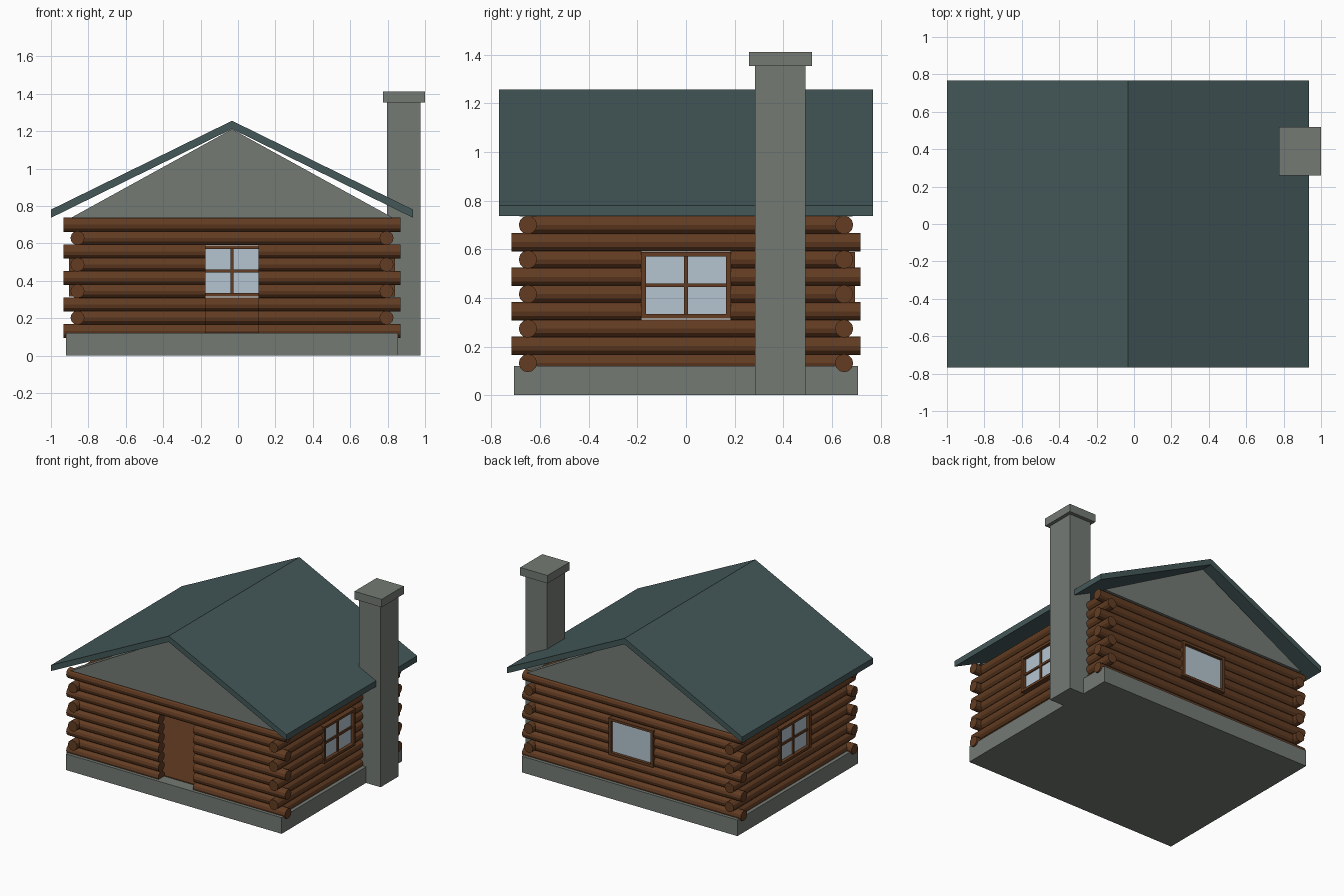
import bpy, bmesh, math
from mathutils import Matrix, Vector

if "Cube" in bpy.data.objects:
    bpy.data.objects.remove(bpy.data.objects["Cube"])

CX = -0.032            # house centre in x (chimney shifts the whole)
HX, HY = 0.826, 0.65   # wall centre lines
R = 0.0375             # log radius
Z0, STEP = 0.132, 0.071


def material(name, rgb):
    m = bpy.data.materials.new(name)
    m.diffuse_color = (*rgb, 1)
    m.use_nodes = True
    m.node_tree.nodes["Principled BSDF"].inputs["Base Color"].default_value = m.diffuse_color
    return m


WOOD = material("log brown", (0.125, 0.046, 0.016))
STONE = material("stone grey", (0.175, 0.195, 0.175))
ROOF = material("roof teal", (0.058, 0.097, 0.099))
GLASS = material("window glass", (0.46, 0.56, 0.63))


def finish(bm, name, mat):
    bmesh.ops.recalc_face_normals(bm, faces=bm.faces[:])
    me = bpy.data.meshes.new(name)
    bm.to_mesh(me)
    bm.free()
    me.materials.append(mat)
    ob = bpy.data.objects.new(name, me)
    bpy.context.collection.objects.link(ob)
    return ob


def add_box(bm, lo, hi):
    lo, hi = Vector(lo), Vector(hi)
    size = hi - lo
    bmesh.ops.create_cube(bm, size=1, matrix=Matrix.Translation((lo + hi) / 2)
                          @ Matrix.Diagonal((*size, 1)))


def box(name, mat, lo, hi):
    bm = bmesh.new()
    add_box(bm, lo, hi)
    return finish(bm, name, mat)


def prism(name, mat, profile, y0, y1):
    # extrude an x/z outline along y
    bm = bmesh.new()
    f = bm.faces.new([bm.verts.new((x, y0, z)) for x, z in profile])
    ext = bmesh.ops.extrude_face_region(bm, geom=[f])
    bmesh.ops.translate(bm, vec=(0, y1 - y0, 0),
                        verts=[v for v in ext["geom"] if isinstance(v, bmesh.types.BMVert)])
    return finish(bm, name, mat)


def add_log(bm, axis, a, b, side, z):
    # log from a to b along the axis, at the given cross position
    mid = (a + b) / 2
    if axis == "x":
        m = Matrix.Translation((mid, side, z)) @ Matrix.Rotation(math.pi / 2, 4, "Y")
    else:
        m = Matrix.Translation((side, mid, z)) @ Matrix.Rotation(math.pi / 2, 4, "X")
    bmesh.ops.create_cone(bm, cap_ends=True, segments=12, radius1=R, radius2=R,
                          depth=b - a, matrix=m)


def wall(name, axis, side, cut, cut_layers):
    # nine stacked logs, alternately running past the corner, with an opening
    bm = bmesh.new()
    c, long_h, short_h = (CX, 0.90, HX) if axis == "x" else (0, 0.718, HY)
    for i in range(9):
        is_long = (i % 2 == 0) == (axis == "x")
        h = long_h if is_long else short_h
        z = Z0 + i * STEP
        if i in cut_layers:
            add_log(bm, axis, c - h, c - cut, side, z)
            add_log(bm, axis, c + cut, c + h, side, z)
        else:
            add_log(bm, axis, c - h, c + h, side, z)
    finish(bm, name, WOOD)


def window(name, normal, centre, bars_out):
    # frame, cross bars and pane; local u runs along the wall, w points outward
    n = Vector(normal)

    def part(bm, u0, u1, w0, w1, z0, z1):
        if n.x:
            xs, ys = sorted((centre[0] + n.x * w0, centre[0] + n.x * w1)), (u0, u1)
        else:
            xs = (centre[0] + u0, centre[0] + u1)
            ys = sorted((centre[1] + n.y * w0, centre[1] + n.y * w1))
        add_box(bm, (xs[0], ys[0], z0), (xs[1], ys[1], z1))

    W, T, D, ZA, ZB = 0.184, 0.02, 0.045, 0.316, 0.588
    bm = bmesh.new()
    for s in (-1, 1):
        u = sorted((s * W, s * (W - T)))
        part(bm, u[0], u[1], -D, D, ZA, ZB)
    part(bm, -W + T, W - T, -D, D, ZA, ZA + 0.018)
    part(bm, -W + T, W - T, -D, D, ZB - 0.018, ZB)
    b0, b1 = (0.01, 0.03) if bars_out else (-0.01, 0.012)
    zc = (ZA + ZB) / 2
    part(bm, -0.008, 0.008, b0, b1, ZA + 0.018, ZB - 0.018)
    part(bm, -W + T, W - T, b0, b1, zc - 0.008, zc + 0.008)
    finish(bm, name + "_frame", WOOD)
    bm = bmesh.new()
    p = 0.012 if bars_out else 0.014
    part(bm, -W + T, W - T, p, p + 0.008, ZA + 0.018, ZB - 0.018)
    finish(bm, name + "_pane", GLASS)


# foundation and plank floor
box("foundation", STONE, (CX - 0.887, -0.708, 0), (CX + 0.887, 0.708, 0.12))
box("floor", WOOD, (CX - 0.80, -0.62, 0.115), (CX + 0.80, 0.62, 0.126))

# log walls with door and window openings
wall("front_wall", "x", -HY, 0.1425, range(0, 7))
wall("back_wall", "x", HY, 0.182, range(3, 7))
wall("left_wall", "y", CX - HX, 0.182, range(3, 7))
wall("right_wall", "y", CX + HX, 0.182, range(3, 7))

# windows
window("left_window", (-1, 0, 0), (CX - HX, 0), True)
window("right_window", (1, 0, 0), (CX + HX, 0), True)
window("back_window", (0, 1, 0), (CX, HY), False)

# gables
tri = [(CX - 0.865, 0.735), (CX + 0.865, 0.735), (CX, 1.211)]
prism("front_gable", STONE, tri, -HY - 0.035, -HY + 0.035)
prism("back_gable", STONE, tri, HY - 0.035, HY + 0.035)

# roof
E = 0.968
prism("roof", ROOF, [(CX - E, 0.737), (CX - E, 0.781), (CX, 1.256), (CX + E, 0.781),
                     (CX + E, 0.737), (CX, 1.212)], -0.768, 0.768)

# chimney
box("chimney", STONE, (0.797, 0.283, 0), (0.975, 0.492, 1.355))
box("chimney_cap", STONE, (0.776, 0.26, 1.353), (1.0, 0.519, 1.412))
